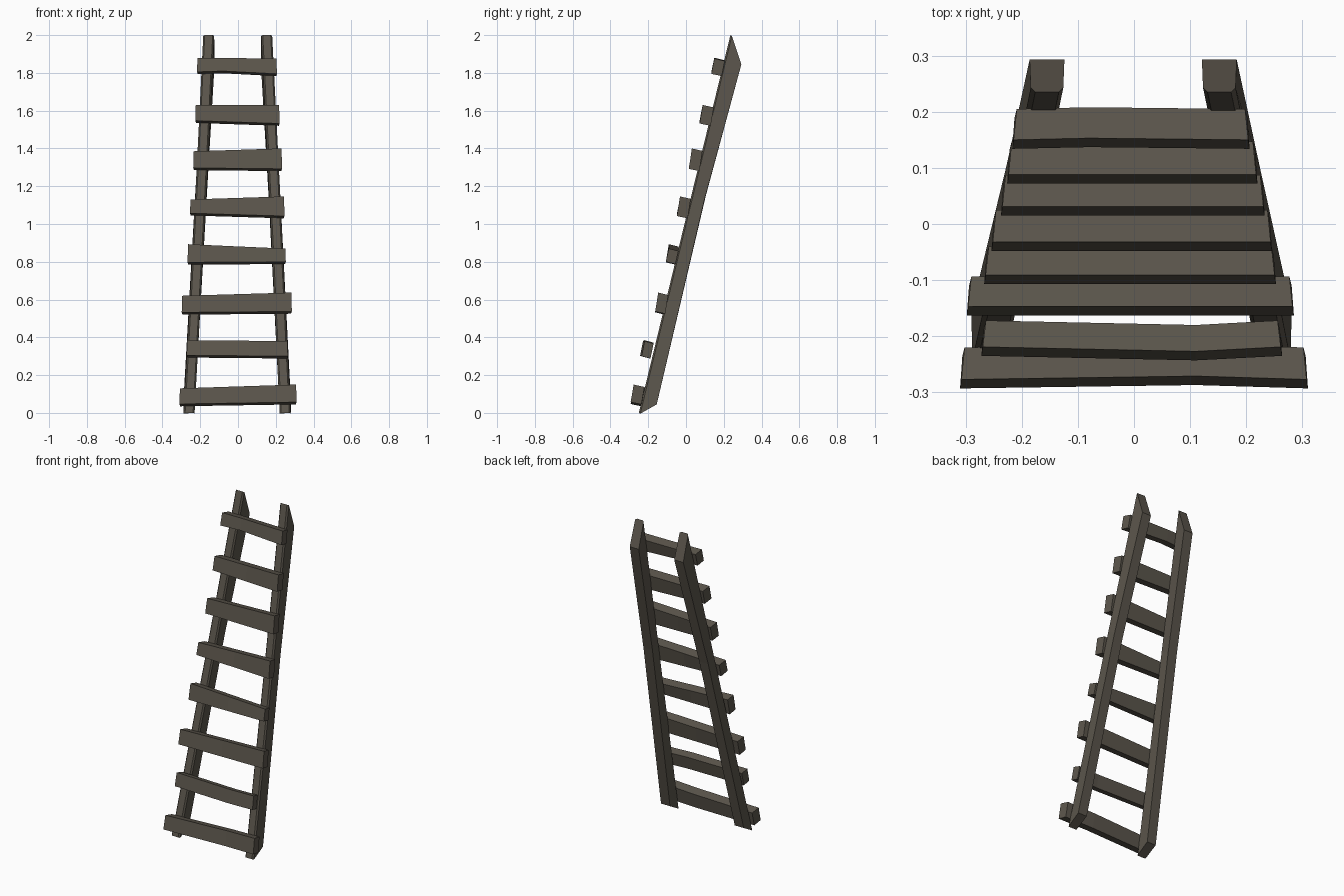
import bpy, bmesh

wood = bpy.data.materials.new("weathered wood")
wood.diffuse_color = (0.105, 0.092, 0.072, 1)


def loft(name, sections):
    """Closed flat-faced beam through a list of equal-length cross-sections."""
    bm = bmesh.new()
    rings = [[bm.verts.new(p) for p in s] for s in sections]
    n = len(rings[0])
    for a, b in zip(rings, rings[1:]):
        for i in range(n):
            j = (i + 1) % n
            bm.faces.new((a[i], a[j], b[j], b[i]))
    bm.faces.new(rings[0])
    bm.faces.new(rings[-1])
    bmesh.ops.recalc_face_normals(bm, faces=bm.faces)
    me = bpy.data.meshes.new(name)
    bm.to_mesh(me)
    bm.free()
    me.materials.append(wood)
    ob = bpy.data.objects.new(name, me)
    bpy.context.collection.objects.link(ob)


# Leaning rails: (front y, front z, back y, back z, centre x), slanted end cuts
def rail(name, side, stations):
    w, c = 0.031, 0.008
    secs = []
    for fy, fz, by, bz, x in stations:
        x *= side
        # front corners slightly chamfered
        secs.append([(x - w, by, bz), (x + w, by, bz),
                     (x + w - 0.002, fy + c, fz - c * 0.5),
                     (x + w - 0.010, fy, fz),
                     (x - w + 0.010, fy, fz),
                     (x - w + 0.002, fy + c, fz - c * 0.5)])
    loft(name, secs)


rail("left_rail", -1, [(-0.25, 0.0, -0.155, 0.045, 0.259),
                       (0.035, 1.17, 0.105, 1.15, 0.196),
                       (0.235, 2.0, 0.293, 1.845, 0.155)])
rail("right_rail", 1, [(-0.25, 0.0, -0.155, 0.045, 0.250),
                       (0.033, 1.17, 0.098, 1.13, 0.194),
                       (0.235, 2.0, 0.293, 1.845, 0.152)])

# Rungs: left x, top, bottom; right x, top, bottom; front y, back y;
# bend position x, bend in y, bend of underside
rungs = [
    (-0.31, 0.130, 0.035, 0.31, 0.150, 0.045, -0.293, -0.220, 0.11, 0.006, 0.0),
    (-0.272, 0.385, 0.293, 0.264, 0.380, 0.288, -0.235, -0.172, 0.11, -0.008, 0.0),
    (-0.298, 0.620, 0.520, 0.285, 0.637, 0.525, -0.163, -0.094, 0.0, 0.0, 0.0),
    (-0.267, 0.893, 0.785, 0.253, 0.870, 0.788, -0.107, -0.040, 0.0, 0.0, 0.0),
    (-0.254, 1.130, 1.045, 0.246, 1.146, 1.030, -0.048, 0.025, 0.0, 0.0, 0.0),
    (-0.237, 1.385, 1.285, 0.233, 1.400, 1.280, 0.015, 0.087, 0.0, 0.0, 0.0),
    (-0.226, 1.630, 1.535, 0.220, 1.630, 1.520, 0.072, 0.147, 0.0, 0.0, 0.0),
    (-0.217, 1.880, 1.793, 0.206, 1.876, 1.783, 0.134, 0.205, -0.08, 0.003, 0.008),
]
for k, (lx, lt, lb, rx, rt, rb, f, b, mx, my, mz) in enumerate(rungs):
    t = (mx - lx) / (rx - lx)
    mt, mb = lt + (rt - lt) * t, lb + (rb - lb) * t + mz
    secs = []
    for i, (x, zt, zb, dy) in enumerate(((lx, lt, lb, 0), (mx, mt, mb, my), (rx, rt, rb, 0))):
        e = (0.008, 0, -0.008)[i]      # ends taper in slightly at the top
        secs.append([(x, f + dy, zb + 0.012), (x + e * 0.5, b - 0.016 + dy, zb),
                     (x + e, b + dy, zt - 0.013), (x + e * 0.3, f + 0.016 + dy, zt)])
    loft(f"rung_{k + 1}", secs)
